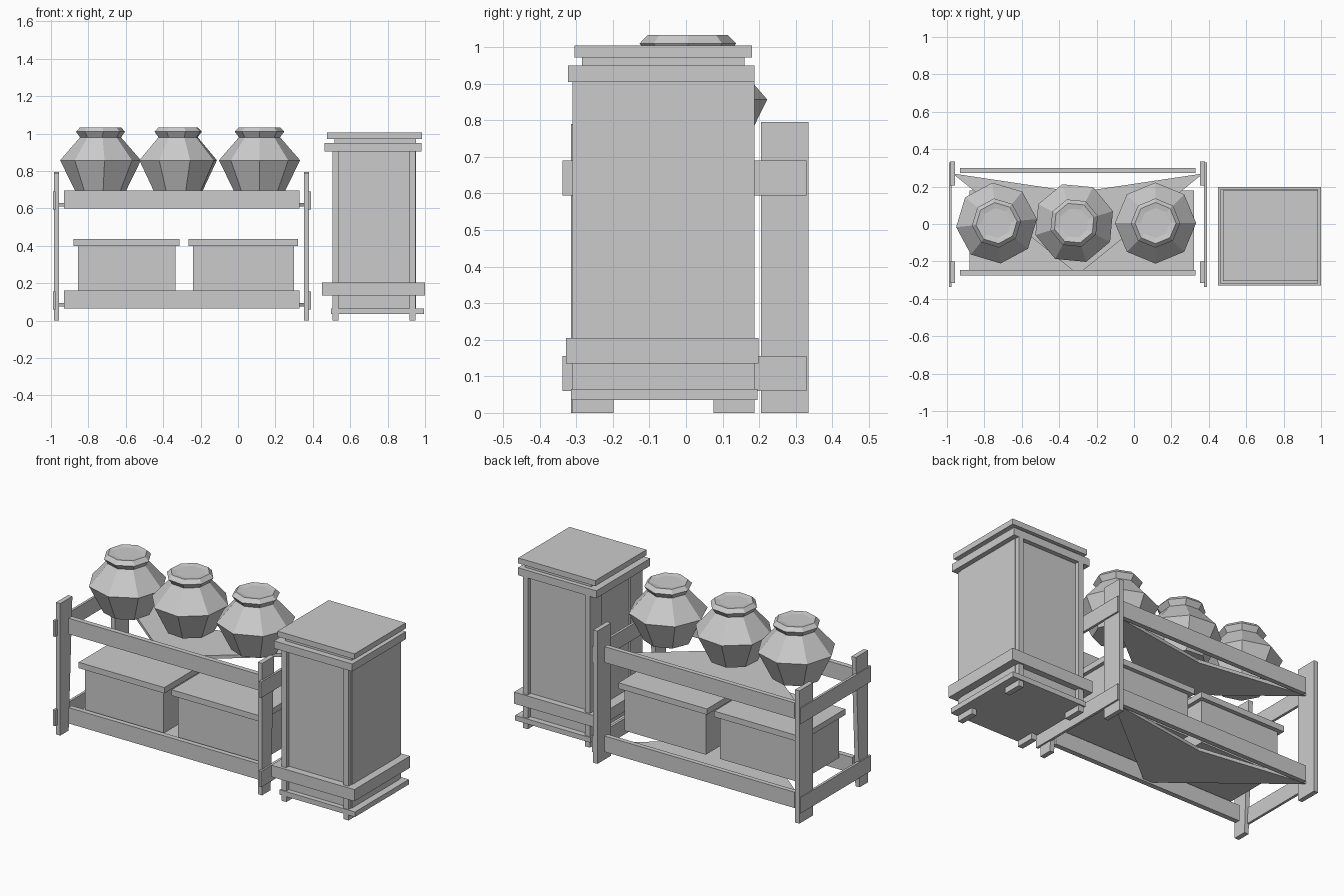
import bpy, bmesh, math
from mathutils import Vector

if "Cube" in bpy.data.objects:
    bpy.data.objects.remove(bpy.data.objects["Cube"])


def mesh_object(name, bm):
    bmesh.ops.recalc_face_normals(bm, faces=bm.faces)
    me = bpy.data.meshes.new(name)
    bm.to_mesh(me)
    bm.free()
    ob = bpy.data.objects.new(name, me)
    bpy.context.collection.objects.link(ob)
    return ob


def box(name, x0, x1, y0, y1, z0, z1):
    bm = bmesh.new()
    bmesh.ops.create_cube(bm, size=1)
    for v in bm.verts:
        v.co = Vector((x0 if v.co.x < 0 else x1,
                       y0 if v.co.y < 0 else y1,
                       z0 if v.co.z < 0 else z1))
    return mesh_object(name, bm)


def prism(name, outline, offset):
    # extrude a flat outline of 3D points along an offset
    bm = bmesh.new()
    face = bm.faces.new([bm.verts.new(p) for p in outline])
    out = bmesh.ops.extrude_face_region(bm, geom=[face])
    moved = [g for g in out["geom"] if isinstance(g, bmesh.types.BMVert)]
    bmesh.ops.translate(bm, verts=moved, vec=offset)
    if face.is_valid is False:
        bmesh.ops.holes_fill(bm, edges=bm.edges)
    return mesh_object(name, bm)


def lathe(name, profile, sides, loc, turn):
    bm = bmesh.new()
    rings = []
    for r, z in profile:
        rings.append([bm.verts.new((r * math.cos(turn + i * math.tau / sides),
                                    r * math.sin(turn + i * math.tau / sides), z))
                      for i in range(sides)])
    for a, b in zip(rings, rings[1:]):
        for i in range(sides):
            j = (i + 1) % sides
            bm.faces.new((a[i], a[j], b[j], b[i]))
    bm.faces.new(rings[0])
    bm.faces.new(rings[-1])
    ob = mesh_object(name, bm)
    ob.location = loc
    return ob


# rack: end frames with flat posts and cross rails
for side, px, rx in (("left", -0.985, -0.99), ("right", 0.352, 0.375)):
    box(f"{side}_back_post", px, px + 0.028, 0.205, 0.335, 0, 0.795)
    prism(f"{side}_front_post",
          [(px, -0.315, 0), (px, -0.235, 0), (px, -0.2, 0.79), (px, -0.315, 0.79)],
          (0.028, 0, 0))
    for level, z in (("lower", 0.06), ("upper", 0.595)):
        box(f"{side}_{level}_cross_rail", rx, rx + 0.015, -0.338, 0.33, z, z + 0.095)

# rack: long rails and pointed shelf panels
for level, z in (("lower", 0.065), ("upper", 0.6)):
    box(f"{level}_front_rail", -0.93, 0.33, -0.275, -0.245, z, z + 0.095)
    box(f"{level}_back_rail", -0.93, 0.33, 0.272, 0.3, z, z + 0.095)
    prism(f"{level}_shelf",
          [(-0.97, 0.27, z + 0.01), (-0.3, -0.27, z + 0.01),
           (0.37, 0.27, z + 0.01), (-0.3, 0.17, z + 0.01)], (0, 0, 0.02))

# storage crates with overhanging lids
for n, x0, x1 in (("left", -0.855, -0.335), ("right", -0.24, 0.3)):
    box(f"{n}_crate", x0, x1, -0.225, 0.155, 0.145, 0.41)
    box(f"{n}_crate_lid", x0 - 0.025, x1 + 0.022, -0.25, 0.18, 0.4, 0.435)

# faceted pots with flared lips
pot = [(0.135, 0.69), (0.217, 0.857), (0.11, 0.98), (0.132, 1.01),
       (0.11, 1.033), (0.08, 1.028)]
for i, (x, turn) in enumerate(((-0.735, 0.1), (-0.32, 0.3), (0.115, 0.0))):
    lathe(f"pot_{i + 1}", pot, 8, (x, 0.005, 0), turn)

# cabinet: body, top and trim bands
box("cabinet_body", 0.515, 0.953, -0.285, 0.16, 0.04, 0.985)
box("cabinet_top", 0.475, 0.985, -0.305, 0.18, 0.972, 1.005)
box("cabinet_upper_trim", 0.463, 0.982, -0.322, 0.187, 0.905, 0.95)
box("cabinet_lower_trim", 0.45, 1.0, -0.328, 0.198, 0.135, 0.205)
box("cabinet_base_trim", 0.497, 0.995, -0.315, 0.195, 0.035, 0.065)

# cabinet corner posts ending in feet
for sx, x in (("left", 0.505), ("right", 0.917)):
    for sy, y in (("front", -0.31), ("back", 0.075)):
        box(f"cabinet_{sy}_{sx}_post", x, x + 0.032, y, y + 0.112, 0, 0.95)
